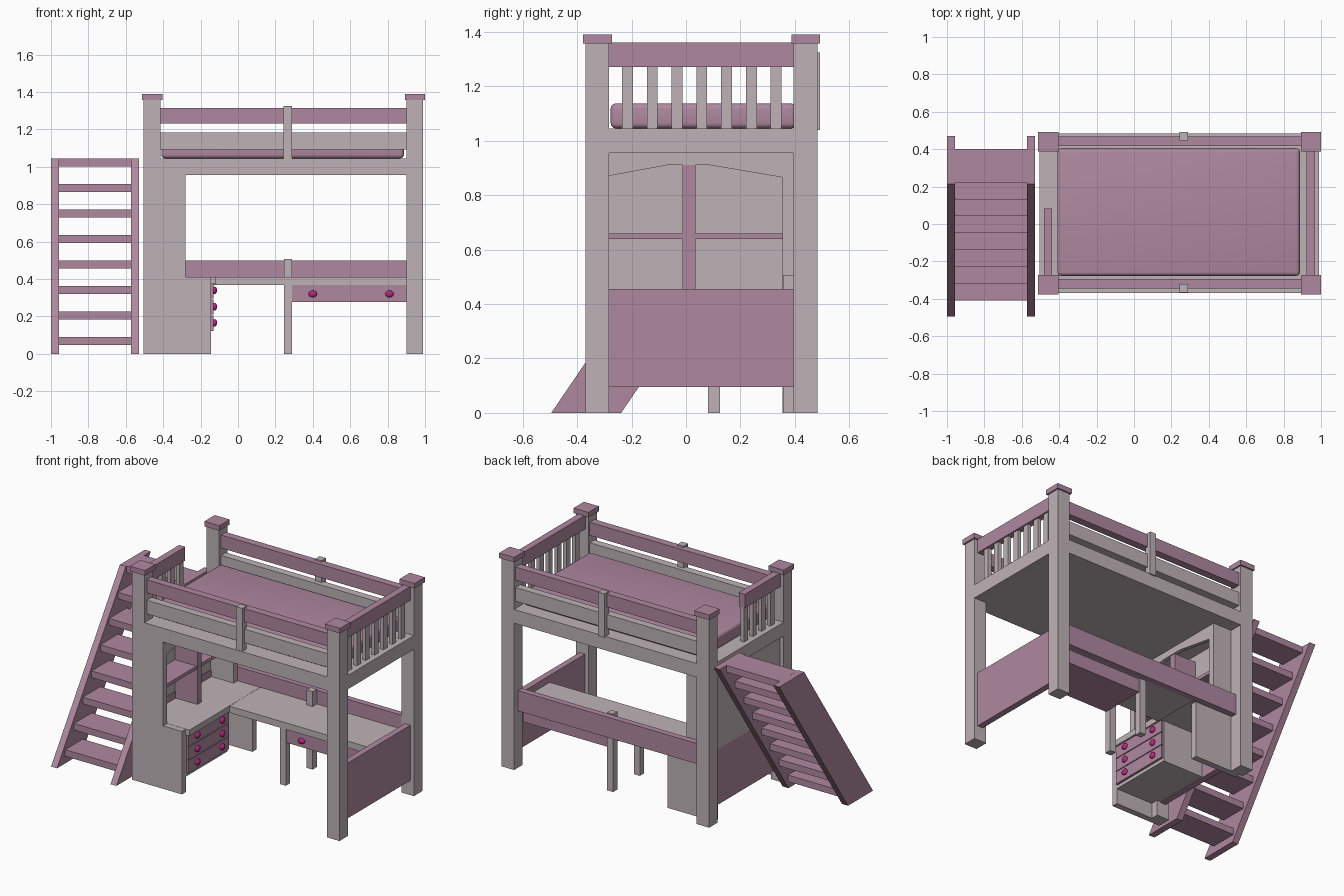
import bpy, bmesh, math

if "Cube" in bpy.data.objects:
    bpy.data.objects.remove(bpy.data.objects["Cube"])


def material(name, rgb):
    m = bpy.data.materials.new(name)
    m.diffuse_color = (*rgb, 1)
    m.use_nodes = True
    m.node_tree.nodes["Principled BSDF"].inputs["Base Color"].default_value = m.diffuse_color
    return m


GREY = material("pale_paint", (0.52, 0.45, 0.47))
PINK = material("mauve_paint", (0.43, 0.25, 0.35))
KNOB = material("magenta_knob", (0.5, 0.02, 0.22))


def finish(bm, name, mat):
    bmesh.ops.recalc_face_normals(bm, faces=bm.faces)
    me = bpy.data.meshes.new(name)
    bm.to_mesh(me)
    bm.free()
    me.materials.append(mat)
    ob = bpy.data.objects.new(name, me)
    bpy.context.collection.objects.link(ob)
    return ob


def box(name, x, y, z, mat=GREY):
    """Box from (min, max) ranges."""
    bm = bmesh.new()
    bmesh.ops.create_cube(bm, size=1)
    for v in bm.verts:
        v.co = [r[0] + (c + 0.5) * (r[1] - r[0]) for c, r in zip(v.co, (x, y, z))]
    return finish(bm, name, mat)


def prism(name, profile, axis, lo, hi, mat=GREY):
    """Extrude a 2D profile along x (profile = y,z) or y (profile = x,z)."""
    bm = bmesh.new()
    pts = [(lo, a, b) if axis == 'x' else (a, lo, b) for a, b in profile]
    f = bm.faces.new([bm.verts.new(p) for p in pts])
    ext = bmesh.ops.extrude_face_region(bm, geom=[f])["geom"]
    move = (hi - lo, 0, 0) if axis == 'x' else (0, hi - lo, 0)
    bmesh.ops.translate(bm, vec=move, verts=[g for g in ext if isinstance(g, bmesh.types.BMVert)])
    return finish(bm, name, mat)


def knob(name, loc, scale):
    bm = bmesh.new()
    bmesh.ops.create_uvsphere(bm, u_segments=16, v_segments=10, radius=1)
    for v in bm.verts:
        v.co = [l + c * s for l, c, s in zip(loc, v.co, scale)]
    ob = finish(bm, name, KNOB)
    for p in ob.data.polygons:
        p.use_smooth = True


# Corner posts with caps
for sx, x in (("left", (-0.505, -0.415)), ("right", (0.9, 0.99))):
    for sy, y in (("front", (-0.37, -0.282)), ("back", (0.395, 0.483))):
        box(f"{sy}_{sx}_post", x, y, (0, 1.36))
        box(f"{sy}_{sx}_cap", (x[0] - .008, x[1] + .01), (y[0] - .008, y[1] + .01), (1.357, 1.39), PINK)

# Bed platform and mattress
box("bed_platform", (-0.505, 0.99), (-0.37, 0.483), (0.955, 1.045))
mattress = box("mattress", (-0.41, 0.887), (-0.277, 0.405), (1.045, 1.137), PINK)
bev = mattress.modifiers.new("round_edges", 'BEVEL')
bev.width, bev.segments = 0.02, 4
for p in mattress.data.polygons:
    p.use_smooth = True

# Long guard rails front and back, each with a middle post
for side, y, post_y in (("front", (-0.345, -0.295), (-0.367, -0.322)), ("back", (0.418, 0.468), (0.447, 0.492))):
    box(f"{side}_lower_guard", (-0.415, 0.9), y, (1.093, 1.182))
    box(f"{side}_upper_guard", (-0.415, 0.9), y, (1.23, 1.315), PINK)
    box(f"{side}_guard_post", (0.243, 0.288), post_y, (1.04, 1.325))

# End guards: full width on the right, half width by the ladder
for side, x, y1, n in (("right", 0.945, 0.395, 7), ("left", -0.46, 0.083, 4)):
    box(f"{side}_end_rail", (x - .022, x + .022), (-0.282, y1), (1.27, 1.36), PINK)
    for i in range(n):
        c = -0.215 + i * 0.091
        box(f"{side}_slat", (x - .012, x + .012), (c - .02, c + .02), (1.04, 1.28))
    box(f"{side}_lower_panel", (x - .02, x + .02), (-0.282, 0.395), (0.095, 0.455), PINK)

# Stepped cabinet sides
step = [(-0.505, 0), (-0.145, 0), (-0.145, 0.41), (-0.28, 0.41), (-0.28, 0.96), (-0.505, 0.96)]
prism("cabinet_front_side", step, 'y', -0.37, -0.33)
prism("cabinet_back_side", [(max(a, -0.48), b) for a, b in step], 'y', 0.355, 0.396)

# Bookcase: back, arched header, shelf and divider
box("bookcase_back", (-0.48, -0.445), (-0.33, 0.396), (0.4, 0.96))
prism("arched_header", [(-0.33, 0.862), (-0.07, 0.91), (0.09, 0.91), (0.355, 0.865),
                        (0.355, 0.956), (-0.33, 0.956)], 'x', -0.305, -0.28)
box("shelf", (-0.45, -0.29), (-0.33, 0.355), (0.638, 0.66), PINK)
box("shelf_divider", (-0.45, -0.285), (-0.012, 0.034), (0.41, 0.91), PINK)

# Desk tops, legs and back rail
box("side_desk_top", (-0.48, -0.118), (-0.331, 0.396), (0.372, 0.411))
box("main_desk_top", (-0.118, 0.93), (0.08, 0.4), (0.367, 0.41))
box("desk_front_leg", (0.245, 0.288), (0.08, 0.125), (0, 0.37))
box("desk_back_leg", (0.245, 0.288), (0.356, 0.4), (0, 0.507))
box("desk_back_rail", (-0.45, 0.93), (0.4, 0.44), (0.367, 0.5), PINK)

# Drawer pedestal
box("pedestal_body", (-0.46, -0.145), (-0.33, 0.1), (0.1, 0.375))
for i, z in enumerate((0.163, 0.25, 0.337)):
    box("pedestal_drawer", (-0.146, -0.13), (-0.322, 0.095), (z - .041, z + .041), PINK)
    for y in (-0.235, 0.02):
        knob("pedestal_knob", (-0.125, y, z + .002), (0.013, 0.022, 0.02))

# Wide desk drawer
box("desk_drawer", (0.288, 0.9), (0.087, 0.39), (0.278, 0.368), PINK)
for x in (0.4, 0.81):
    knob("desk_drawer_knob", (x, 0.082, 0.32), (0.023, 0.013, 0.018))

# Slanted steps
slant = [(-0.495, 0), (-0.238, 0), (0.47, 1.043), (0.213, 1.043)]
for x in ((-1, -0.957), (-0.572, -0.529)):
    prism("step_stringer", slant, 'x', *x, PINK)
for i in range(8):
    y, z = -0.41 + i * 0.0903, 0.046 + i * 0.1363
    box("step_tread", (-0.96, -0.57), (y, y + 0.18), (z, z + 0.043), PINK)
